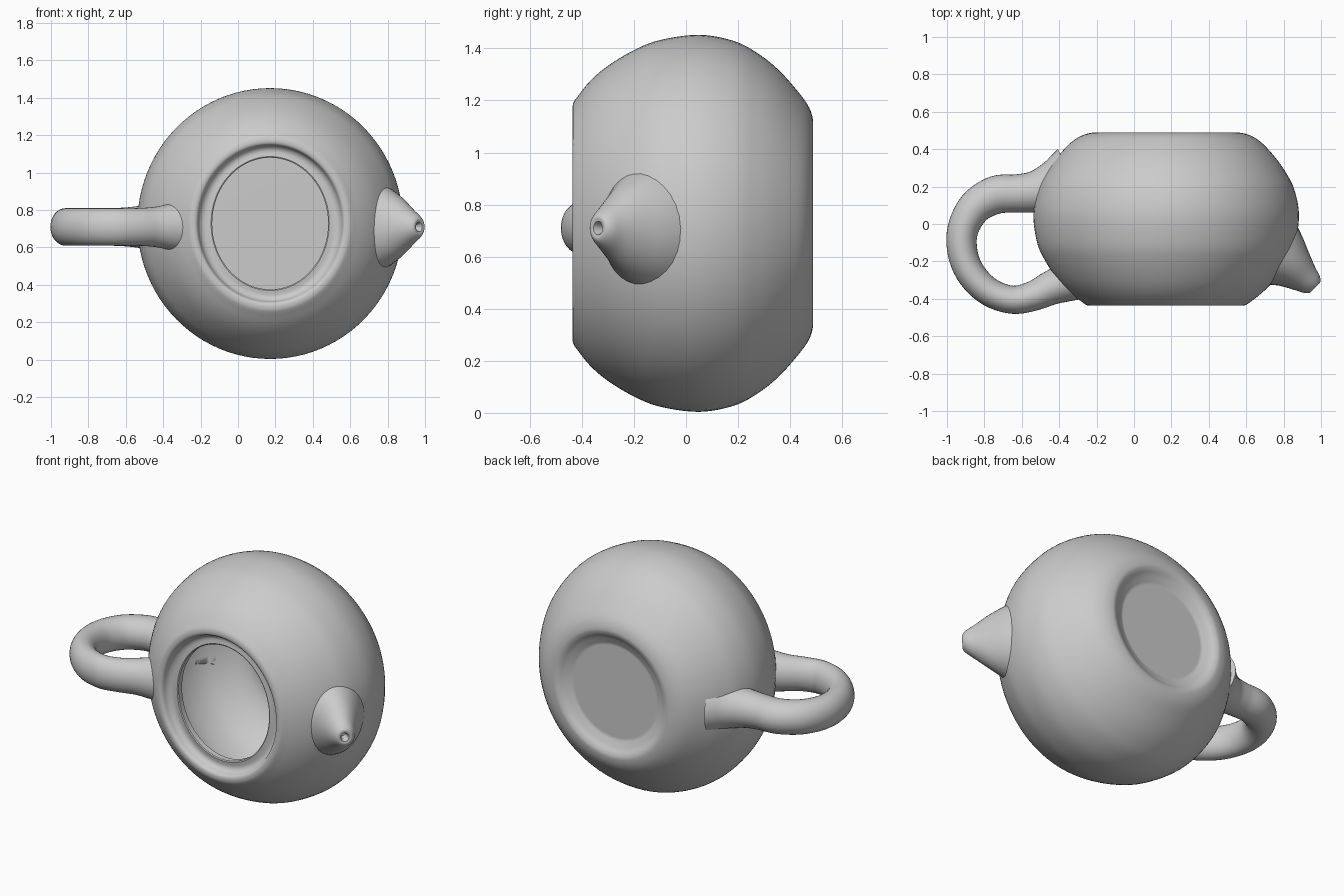
import bpy, bmesh, math
from mathutils import Vector

if "Cube" in bpy.data.objects:
    bpy.data.objects.remove(bpy.data.objects["Cube"])

CX, CZ = 0.172, 0.728   # body axis, running along y
ARM_Z = 0.71            # height of handle and spout


def spline(pts, steps):
    """Catmull-Rom through tuples of any length."""
    p = [Vector(q) for q in pts]
    p = [2 * p[0] - p[1]] + p + [2 * p[-1] - p[-2]]
    out = []
    for i in range(1, len(p) - 2):
        a, b, c, d = p[i - 1:i + 3]
        for k in range(steps):
            t = k / steps
            out.append(0.5 * (2 * b + (c - a) * t + (2 * a - 5 * b + 4 * c - d) * t * t
                              + (3 * b - a - 3 * c + d) * t ** 3))
    out.append(p[-2])
    return out


def loft(name, rings, angle=40):
    """Skin a list of vertex rings and close both ends."""
    bm = bmesh.new()
    loops = [[bm.verts.new(v) for v in ring] for ring in rings]
    n = len(loops[0])
    for a, b in zip(loops, loops[1:]):
        for i in range(n):
            j = (i + 1) % n
            bm.faces.new((a[i], a[j], b[j], b[i]))
    bm.faces.new(loops[0])
    bm.faces.new(loops[-1])
    bmesh.ops.recalc_face_normals(bm, faces=bm.faces)
    me = bpy.data.meshes.new(name)
    bm.to_mesh(me)
    bm.free()
    ob = bpy.data.objects.new(name, me)
    bpy.context.collection.objects.link(ob)
    bpy.ops.object.select_all(action='DESELECT')
    ob.select_set(True)
    bpy.context.view_layer.objects.active = ob
    bpy.ops.object.shade_smooth_by_angle(angle=math.radians(angle))
    return ob


def circle(n):
    return [(math.cos(2 * math.pi * i / n), math.sin(2 * math.pi * i / n)) for i in range(n)]


def lathe(name, profile):
    """Profile entries: y, radius in z, radius in x."""
    return loft(name, [[(CX + rx * c, y, CZ + rz * s) for c, s in circle(96)]
                       for y, rz, rx in profile])


def tube(name, path, direction=None):
    """Path entries: x, y, half width in plan, half height."""
    rings = []
    for i, (x, y, w, h) in enumerate(path):
        if direction:
            t = Vector(direction).normalized()
        else:
            a, b = path[max(i - 1, 0)], path[min(i + 1, len(path) - 1)]
            t = Vector((b[0] - a[0], b[1] - a[1])).normalized()
        rings.append([(x - t.y * w * c, y + t.x * w * c, ARM_Z + h * s) for c, s in circle(32)])
    return loft(name, rings)


# Body: recessed base, round outside, lid seat, hollow inside
base = [(0.445, 0.01, 0.01), (0.445, 0.28, 0.28)]
foot = spline([(0.445, 0.29, 0.29), (0.465, 0.335, 0.335), (0.483, 0.365, 0.365),
               (0.488, 0.395, 0.395), (0.473, 0.445, 0.45), (0.435, 0.50, 0.51),
               (0.36, 0.585, 0.58), (0.28, 0.65, 0.637), (0.185, 0.70, 0.685),
               (0.05, 0.724, 0.71), (-0.1, 0.704, 0.69), (-0.2, 0.665, 0.645),
               (-0.3, 0.605, 0.578), (-0.37, 0.545, 0.51), (-0.428, 0.472, 0.435)], 5)
rim = spline([(-0.434, 0.46, 0.425), (-0.436, 0.44, 0.407), (-0.428, 0.423, 0.39),
              (-0.40, 0.412, 0.377), (-0.385, 0.39, 0.352), (-0.388, 0.358, 0.316)], 3)
neck = [(-0.384, 0.352, 0.31), (-0.35, 0.352, 0.31)]
inside = spline([(-0.345, 0.36, 0.32), (-0.3, 0.47, 0.44), (-0.2, 0.58, 0.56),
                 (0.0, 0.655, 0.64), (0.2, 0.63, 0.62), (0.33, 0.54, 0.53),
                 (0.395, 0.43, 0.43), (0.40, 0.33, 0.33)], 4) + [(0.40, 0.01, 0.01)]
lathe("pot_body", base + foot + rim + neck + inside)

# Hidden cavity shape keeps handle and spout ends out of the inside
cavity = lathe("cavity_cutter", [(-0.6, 0.352, 0.31)] + neck[1:] + inside)
cavity.hide_render = True
cavity.hide_viewport = True

# Handle loop with flared roots
handle = tube("handle", spline([
    (-0.34, 0.235, 0.18, 0.16), (-0.43, 0.20, 0.14, 0.13), (-0.53, 0.172, 0.112, 0.112),
    (-0.63, 0.163, 0.102, 0.102), (-0.74, 0.155, 0.102, 0.10), (-0.85, 0.09, 0.092, 0.10),
    (-0.915, -0.03, 0.083, 0.10), (-0.915, -0.16, 0.08, 0.10), (-0.865, -0.275, 0.078, 0.10),
    (-0.77, -0.365, 0.076, 0.10), (-0.65, -0.405, 0.075, 0.10), (-0.54, -0.385, 0.08, 0.10),
    (-0.44, -0.34, 0.092, 0.108), (-0.33, -0.30, 0.11, 0.13)], 5))

# Spout cone with a small hole in its tip
outer = spline([(0.62, -0.11, 0.25, 0.28), (0.70, -0.15, 0.225, 0.255), (0.77, -0.19, 0.182, 0.22),
                (0.85, -0.24, 0.122, 0.165), (0.912, -0.292, 0.083, 0.105),
                (0.95, -0.323, 0.062, 0.07), (0.968, -0.338, 0.042, 0.046),
                (0.968, -0.338, 0.024, 0.026)], 5)
spout = tube("spout", outer + [(0.955, -0.327, 0.017, 0.019), (0.93, -0.303, 0.012, 0.013)],
             direction=(0.72, -0.69))

for part in (handle, spout):
    cut = part.modifiers.new("cavity", 'BOOLEAN')
    cut.operation = 'DIFFERENCE'
    cut.solver = 'EXACT'
    cut.object = cavity
